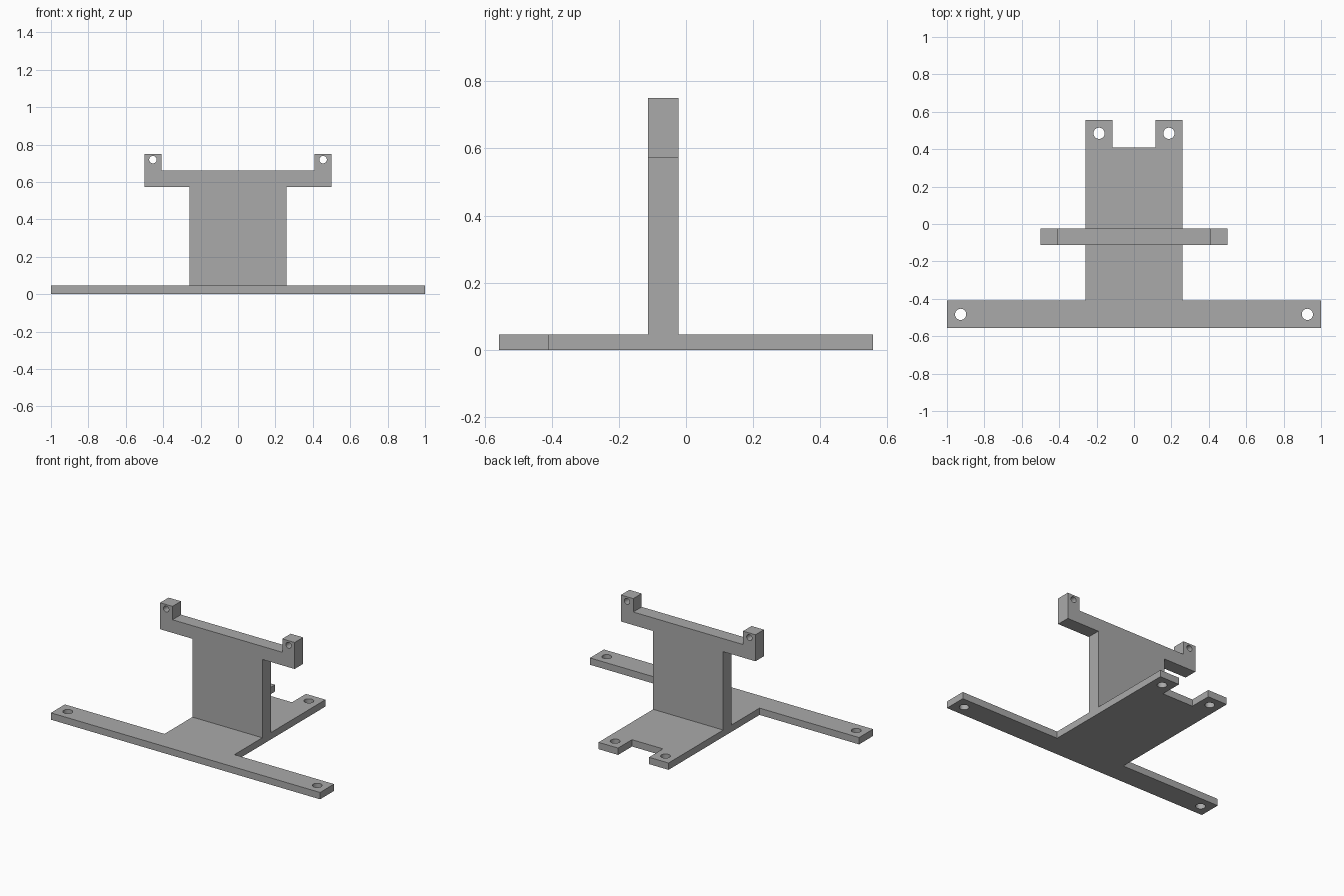
import bpy, bmesh
from math import cos, sin, tau
from mathutils import Matrix, Vector

cube = bpy.data.objects.get("Cube")
if cube:
    bpy.data.objects.remove(cube, do_unlink=True)

grey = bpy.data.materials.new("plain grey")
grey.use_nodes = True
colour = (0.40, 0.40, 0.40, 1)
grey.diffuse_color = colour
grey.node_tree.nodes["Principled BSDF"].inputs["Base Color"].default_value = colour


def mirrored(half):
    """Close a right-hand half profile across x = 0."""
    return half + [(-x, y) for x, y in reversed(half)]


def circle(cx, cy, r, n=32):
    return [(cx + r * cos(tau * i / n), cy + r * sin(tau * i / n)) for i in range(n)]


def plate(name, half, holes, thickness, matrix):
    """Extrude a symmetric outline with mirrored pairs of round holes."""
    bm = bmesh.new()
    loops = [mirrored(half)]
    for x, y, r in holes:
        loops += [circle(x, y, r), circle(-x, y, r)]
    for loop in loops:
        verts = [bm.verts.new((x, y, 0)) for x, y in loop]
        for a, b in zip(verts, verts[1:] + verts[:1]):
            bm.edges.new((a, b))
    bmesh.ops.triangle_fill(bm, use_beauty=True, use_dissolve=False,
                            edges=bm.edges[:], normal=Vector((0, 0, 1)))
    ext = bmesh.ops.extrude_face_region(bm, geom=bm.faces[:], use_keep_orig=True)
    top = [v for v in ext["geom"] if isinstance(v, bmesh.types.BMVert)]
    bmesh.ops.translate(bm, verts=top, vec=(0, 0, thickness))
    bmesh.ops.transform(bm, matrix=matrix, verts=bm.verts[:])
    bmesh.ops.recalc_face_normals(bm, faces=bm.faces[:])
    mesh = bpy.data.meshes.new(name)
    bm.to_mesh(mesh)
    bm.free()
    mesh.materials.append(grey)
    obj = bpy.data.objects.new(name, mesh)
    bpy.context.collection.objects.link(obj)
    return obj


# Flat base: wide front bar, central plate, two rear lugs
base = [(1, -0.557), (1, -0.409), (0.26, -0.409), (0.26, 0.557),
        (0.115, 0.557), (0.115, 0.409)]
plate("base_plate", base, [(0.927, -0.483, 0.03), (0.187, 0.485, 0.03)],
      0.046, Matrix.Identity(4))

# Upright bracket: central web, crossbar and two raised ears
upright = [(0.26, 0.046), (0.26, 0.572), (0.5, 0.572), (0.5, 0.75),
           (0.408, 0.75), (0.408, 0.66)]
stand = Matrix.Translation((0, -0.023, 0)) @ Matrix.Rotation(tau / 4, 4, "X")
plate("upright_bracket", upright, [(0.455, 0.719, 0.02)], 0.09, stand)
